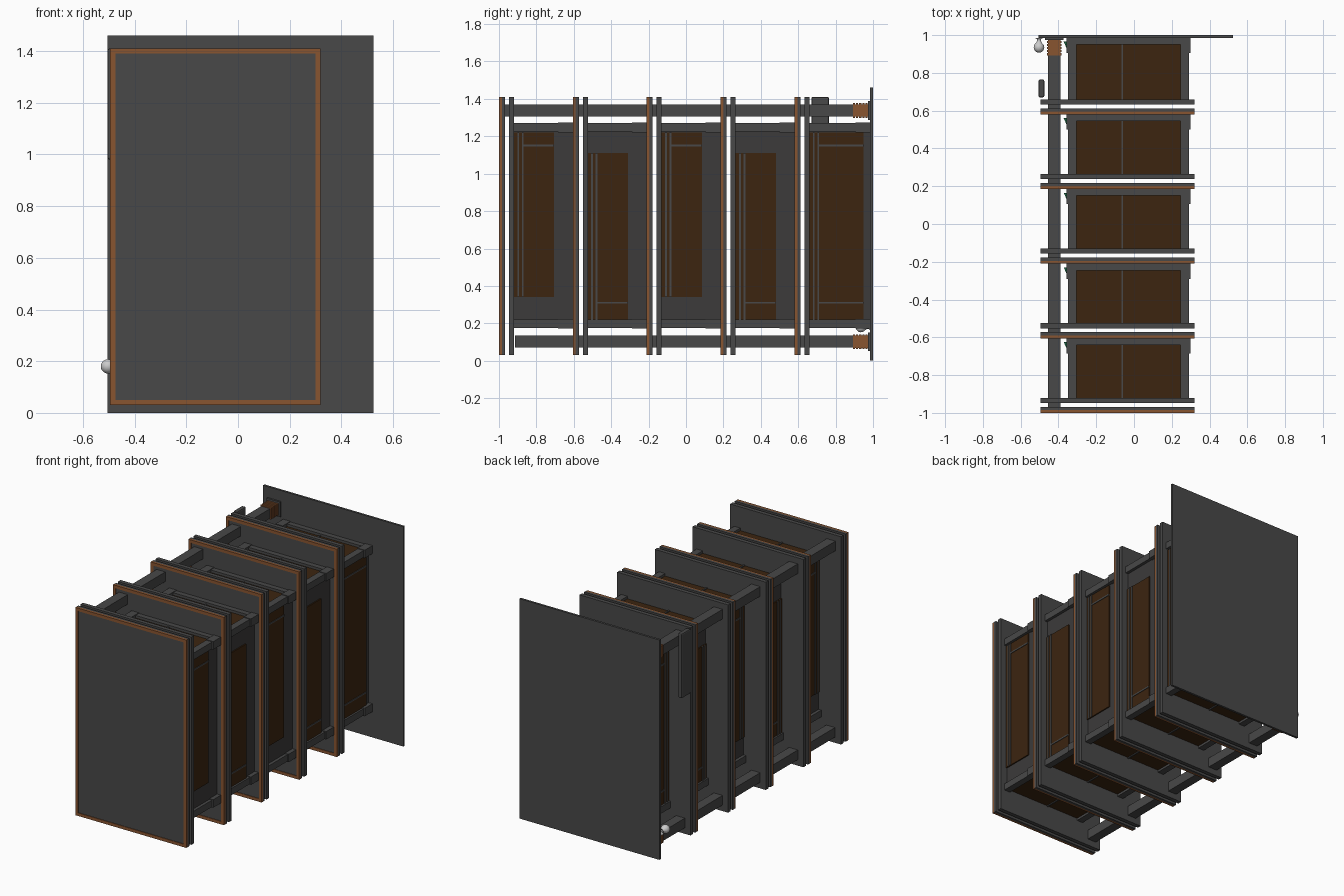
import bpy, bmesh, math
from mathutils import Matrix

if "Cube" in bpy.data.objects:
    bpy.data.objects.remove(bpy.data.objects["Cube"])


def mat(name, r, g, b):
    m = bpy.data.materials.new(name)
    m.diffuse_color = (r, g, b, 1)
    m.use_nodes = True
    m.node_tree.nodes["Principled BSDF"].inputs["Base Color"].default_value = m.diffuse_color
    return m


GREY = mat("dark_grey", 0.065, 0.065, 0.065)
WALL = mat("wall_grey", 0.045, 0.043, 0.043)
BROWN = mat("brown_glass", 0.045, 0.018, 0.005)
COPPER = mat("copper", 0.25, 0.09, 0.03)
STEEL = mat("steel", 0.55, 0.55, 0.55)
GREEN = mat("green", 0.01, 0.12, 0.05)


def finish(name, bm, material):
    me = bpy.data.meshes.new(name)
    bm.to_mesh(me)
    bm.free()
    me.materials.append(material)
    ob = bpy.data.objects.new(name, me)
    bpy.context.collection.objects.link(ob)
    return ob


def boxes(name, spans, material, bevel=0):
    """One object from (x0, x1, y0, y1, z0, z1) boxes."""
    bm = bmesh.new()
    for x0, x1, y0, y1, z0, z1 in spans:
        m = Matrix.Translation(((x0 + x1) / 2, (y0 + y1) / 2, (z0 + z1) / 2))
        m = m @ Matrix.Diagonal((x1 - x0, y1 - y0, z1 - z0, 1))
        bmesh.ops.create_cube(bm, size=1, matrix=m)
    ob = finish(name, bm, material)
    if bevel:
        mod = ob.modifiers.new("bevel", 'BEVEL')
        mod.width, mod.segments = bevel, 2
    return ob


def lathe(name, profile, centre, material, sides=20):
    """Revolve (radius, y) points about an axis along y."""
    bm = bmesh.new()
    vs = [bm.verts.new((r, 0, 0)) for r, y in profile]
    for v, (r, y) in zip(vs, profile):
        v.co = (centre[0] + r, centre[1] + y, centre[2])
    es = [bm.edges.new(p) for p in zip(vs, vs[1:])]
    bmesh.ops.spin(bm, geom=vs + es, cent=centre, axis=(0, 1, 0),
                   angle=2 * math.pi, steps=sides)
    bmesh.ops.remove_doubles(bm, verts=bm.verts, dist=1e-5)
    bmesh.ops.recalc_face_normals(bm, faces=bm.faces)
    ob = finish(name, bm, material)
    for f in ob.data.polygons:
        f.use_smooth = True
    return ob


X0, X1, Z0, Z1 = -0.495, 0.32, 0.03, 1.41      # stack plate outline
L, R = -0.35, 0.29                             # cell sides
PITCH = 0.395

# back mounting plate
boxes("back_plate", [(-0.505, 0.525, 0.985, 1.0, 0, 1.46)], GREY)

for i in range(5):
    n = i + 1
    y = -1 + PITCH * i
    t = 0.02
    # copper-rimmed front plate and grey spacer plate behind it
    boxes(f"copper_rim_{n}", [
        (X0, X0 + t, y, y + 0.015, Z0, Z1), (X1 - t, X1, y, y + 0.015, Z0, Z1),
        (X0 + t, X1 - t, y, y + 0.015, Z0, Z0 + t),
        (X0 + t, X1 - t, y, y + 0.015, Z1 - t, Z1)], COPPER)
    boxes(f"rim_panel_{n}", [(X0 + t, X1 - t, y + 0.004, y + 0.015, Z0 + t, Z1 - t),
                             (X0, X1, y + 0.015, y + 0.032, Z0, Z1)], GREY)
    boxes(f"spacer_plate_{n}", [(X0, X1, y + 0.053, y + 0.08, Z0, Z1)], GREY)

    # cell frame: side rails, rear cross bars, corner blocks
    a = y + 0.08
    b = 0.985 if i == 4 else y + PITCH
    rails = []
    for z0, z1 in ((0.175, 0.22), (1.225, 1.27)):
        rails += [(L, L + 0.045, a, b, z0, z1), (R - 0.045, R, a, b, z0, z1),
                  (L + 0.045, R - 0.045, b - 0.035, b, z0, z1),
                  (L - 0.008, L + 0.045, b - 0.08, b, z0 - 0.004, z1 + 0.004),
                  (R - 0.045, R + 0.008, b - 0.08, b, z0 - 0.004, z1 + 0.004)]
    boxes(f"cell_frame_{n}", rails, GREY)

    # side walls
    boxes(f"cell_walls_{n}", [(L + 0.02, L + 0.03, a, b, 0.22, 1.225),
                              (R - 0.03, R - 0.02, a, b, 0.22, 1.225)], WALL)

    # glazed side panels, alternately high and low; last one is full size
    z0, z1 = ((0.34, 1.22), (0.22, 1.11))[i % 2]
    w = 0.215
    cross = [(1.145, 1.155), (0.305, 0.315)][i % 2:i % 2 + 1]
    if i == 4:
        z0, z1, w = 0.22, 1.22, 0.29
        cross = [(1.145, 1.155), (0.305, 0.315)]
    panels, bars = [], []
    for xa, xb, s in ((L + 0.012, L + 0.02, -1), (R - 0.02, R - 0.012, 1)):
        panels.append((xa, xb, a, a + w, z0, z1))
        ba, bb = (xb - 0.004, xb + 0.004) if s > 0 else (xa - 0.004, xa + 0.004)
        for d in (0.018, 0.042):
            bars.append((ba, bb, a + d, a + d + 0.01, z0, z1))
        for c0, c1 in cross:
            bars.append((ba, bb, a + 0.052, a + w, c0, c1))
    # glazed top and bottom panels with centre bar
    for pz in (0.19, 1.245):
        panels.append((L + 0.045, R - 0.045, a, b - 0.035, pz, pz + 0.008))
        bars.append((-0.067, -0.057, a, b - 0.035, pz - 0.006, pz + 0.014))
    boxes(f"cell_glazing_{n}", panels, BROWN)
    boxes(f"glazing_bars_{n}", bars, GREY)

    # small green tab at the rear left corner
    bm = bmesh.new()
    tri = [(L - 0.022, b - 0.02), (L - 0.002, b - 0.065), (L - 0.002, b - 0.02)]
    f = bm.faces.new([bm.verts.new((px, py, 1.18)) for px, py in tri])
    ex = bmesh.ops.extrude_face_region(bm, geom=[f])
    bmesh.ops.translate(bm, vec=(0, 0, 0.04),
                        verts=[v for v in ex["geom"] if isinstance(v, bmesh.types.BMVert)])
    bmesh.ops.recalc_face_normals(bm, faces=bm.faces)
    finish(f"green_tab_{n}", bm, GREEN)

# upper and lower ducts with copper bellows at the back plate
for tag, zc, start in (("upper", 1.338, -0.97), ("lower", 0.102, -0.915)):
    xc = -0.422
    boxes(f"{tag}_duct", [(xc - 0.032, xc + 0.032, start, 0.9, zc - 0.032, zc + 0.032)], GREY)
    ribs = [(xc - 0.033, xc + 0.033, 0.893, 0.975, zc - 0.033, zc + 0.033)]
    for k in range(5):
        ry = 0.893 + k * 0.0165
        ribs.append((xc - 0.039, xc + 0.039, ry, ry + 0.011, zc - 0.039, zc + 0.039))
    boxes(f"{tag}_bellows", ribs, COPPER)
    boxes(f"{tag}_flange", [(xc - 0.05, xc + 0.05, 0.973, 0.986, zc - 0.05, zc + 0.05)], GREY)

# side badge bar, left blank
boxes("badge_bar", [(-0.505, -0.475, 0.67, 0.765, 0.98, 1.41)], GREY, bevel=0.008)

# round valve knob on a flared stem
knob = [(0.028 * math.sin(math.pi * k / 10), -0.028 * math.cos(math.pi * k / 10))
        for k in range(9)]
lathe("valve_knob", knob + [(0.010, 0.034), (0.012, 0.045), (0.022, 0.05)],
      (-0.503, 0.935, 0.18), STEEL)
